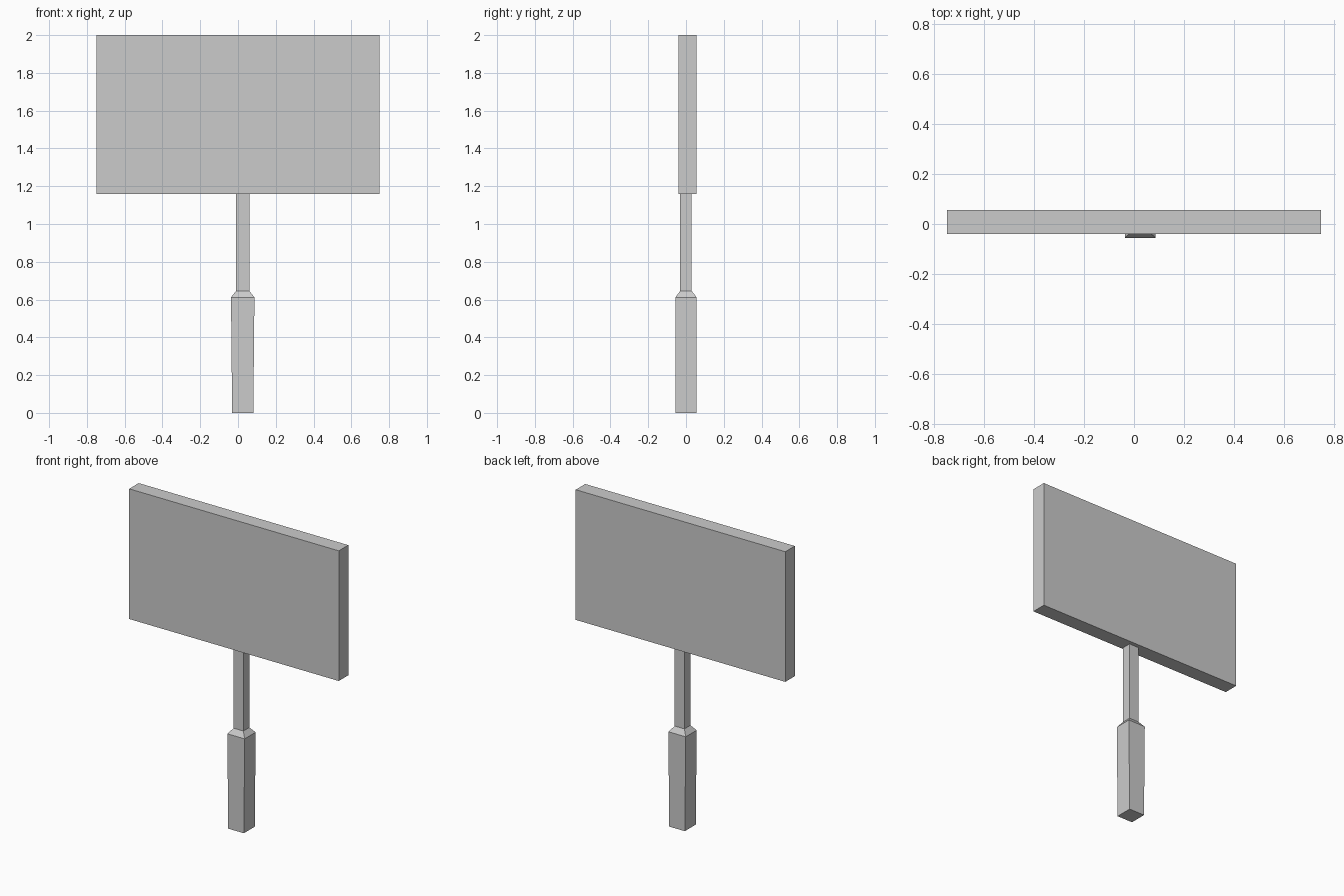
import bpy
import bmesh

cube = bpy.data.objects.get("Cube")
if cube:
    bpy.data.objects.remove(cube, do_unlink=True)

grey = bpy.data.materials.new("plain grey")
grey.use_nodes = True
colour = (0.6, 0.6, 0.6, 1)
grey.diffuse_color = colour
grey.node_tree.nodes["Principled BSDF"].inputs["Base Color"].default_value = colour


def loft(name, sections):
    """Closed solid through rectangles given as (z, x0, x1, y0, y1)."""
    bm = bmesh.new()
    rings = [[bm.verts.new((x, y, z)) for x, y in ((x0, y0), (x1, y0), (x1, y1), (x0, y1))]
             for z, x0, x1, y0, y1 in sections]
    bm.faces.new(rings[0][::-1])
    bm.faces.new(rings[-1])
    for low, high in zip(rings, rings[1:]):
        for i in range(4):
            j = (i + 1) % 4
            bm.faces.new((low[i], low[j], high[j], high[i]))
    mesh = bpy.data.meshes.new(name)
    bm.to_mesh(mesh)
    bm.free()
    mesh.materials.append(grey)
    obj = bpy.data.objects.new(name, mesh)
    bpy.context.collection.objects.link(obj)
    return obj


# Flat sign panel
loft("sign_board", [(1.158, -0.75, 0.75, -0.041, 0.056),
                    (2.0, -0.75, 0.75, -0.041, 0.056)])

# Post: flared handle, sloped shoulder, thin pole
loft("handle_and_pole", [(0, -0.031, 0.081, -0.056, 0.056),
                         (0.612, -0.037, 0.087, -0.056, 0.056),
                         (0.646, -0.01, 0.06, -0.031, 0.03),
                         (1.158, -0.01, 0.06, -0.031, 0.03)])
